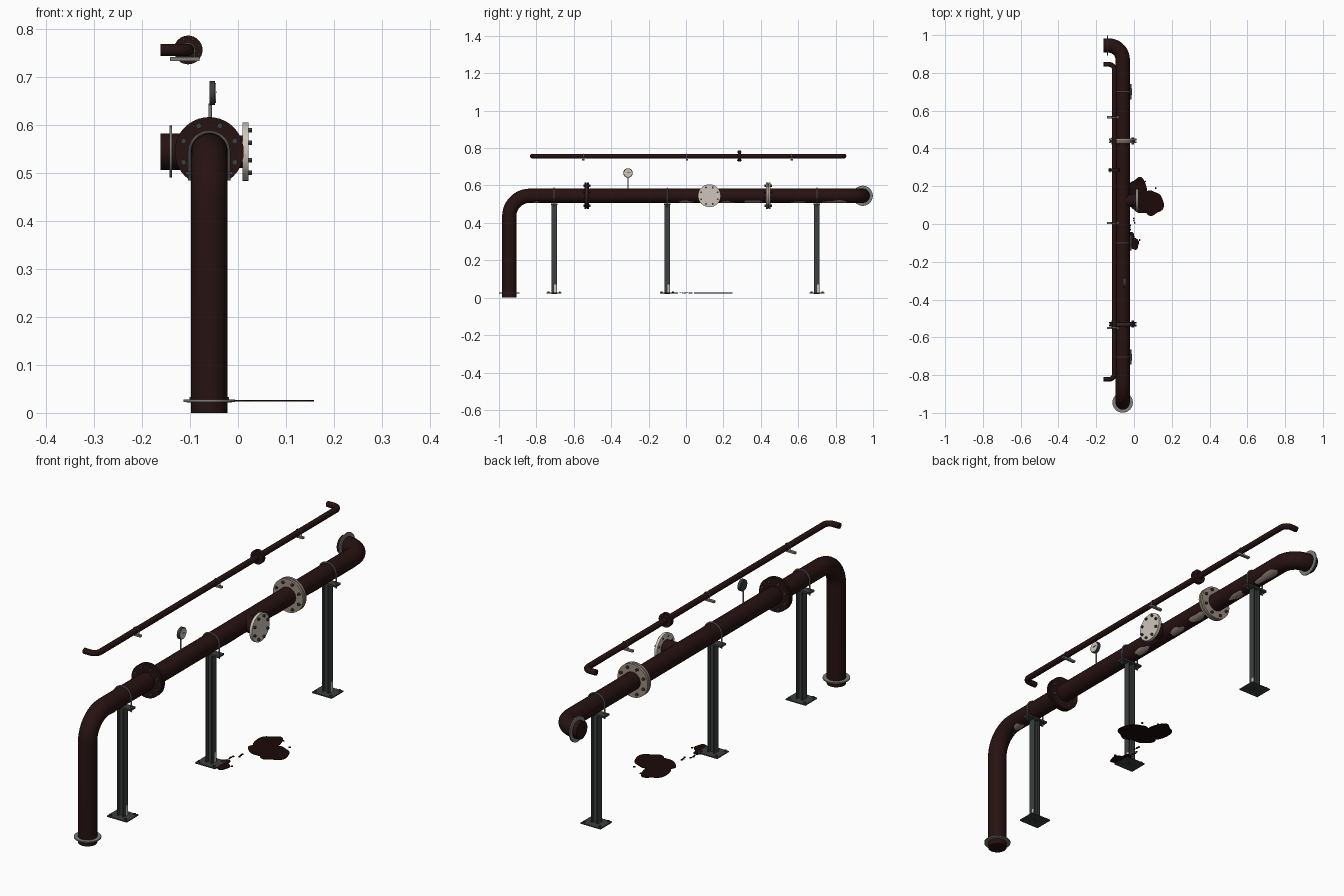
import bpy, bmesh, math, random
from mathutils import Vector

random.seed(4)
if "Cube" in bpy.data.objects:
    bpy.data.objects.remove(bpy.data.objects["Cube"])


def material(name, rgb):
    m = bpy.data.materials.new(name)
    m.use_nodes = True
    m.diffuse_color = (*rgb, 1)
    bsdf = m.node_tree.nodes["Principled BSDF"]
    bsdf.inputs["Base Color"].default_value = (*rgb, 1)
    bsdf.inputs["Roughness"].default_value = 0.7
    return m


MAROON = material("dark maroon paint", (0.02, 0.006, 0.006))
STEEL = material("dark steel", (0.045, 0.05, 0.05))
GREY = material("galvanised grey", (0.2, 0.21, 0.2))
TAN = material("worn tan", (0.34, 0.27, 0.22))
CREAM = material("pale cream", (0.62, 0.56, 0.5))
STAIN = material("dark stain", (0.012, 0.003, 0.003))

X, Z, R = -0.06, 0.545, 0.038       # main pipe line
TX, TZ, TR = -0.104, 0.757, 0.0125  # thin pipe line
AXES = {"x": Vector((1, 0, 0)), "y": Vector((0, 1, 0)), "z": Vector((0, 0, 1))}


def finish(name, bm, mat, smooth=True):
    bmesh.ops.recalc_face_normals(bm, faces=bm.faces)
    me = bpy.data.meshes.new(name)
    bm.to_mesh(me)
    bm.free()
    ob = bpy.data.objects.new(name, me)
    bpy.context.collection.objects.link(ob)
    me.materials.append(mat)
    if smooth:
        smooth_by_angle(ob)
    return ob


def smooth_by_angle(ob):
    bpy.ops.object.select_all(action="DESELECT")
    ob.select_set(True)
    bpy.context.view_layer.objects.active = ob
    bpy.ops.object.shade_smooth_by_angle(angle=math.radians(35))


def add_cylinder(bm, centre, axis, r, length, sides=32):
    rot = AXES["z"].rotation_difference(AXES[axis]).to_matrix().to_4x4()
    rot.translation = centre
    bmesh.ops.create_cone(bm, cap_ends=True, segments=sides, radius1=r, radius2=r,
                          depth=length, matrix=rot)


def cylinder(name, centre, axis, r, length, mat, sides=32):
    bm = bmesh.new()
    add_cylinder(bm, centre, axis, r, length, sides)
    return finish(name, bm, mat)


def boxes(name, items, mat):
    bm = bmesh.new()
    for centre, size in items:
        new = bmesh.ops.create_cube(bm, size=1)["verts"]
        bmesh.ops.scale(bm, vec=size, verts=new)
        bmesh.ops.translate(bm, vec=centre, verts=new)
    return finish(name, bm, mat, False)


def bolt_circle(name, centre, axis, r, size, length, mat):
    bm = bmesh.new()
    for i in range(8):
        a = math.tau * (i + 0.5) / 8
        c, s = r * math.cos(a), r * math.sin(a)
        off = Vector((0, c, s)) if axis == "x" else Vector((c, 0, s))
        add_cylinder(bm, Vector(centre) + off, axis, size, length, 6)
    return finish(name, bm, mat, False)


def tube(name, corners, bend, r, mat, res=8):
    """Round tube along corners, with filleted right-angle bends."""
    pts = [Vector(p) for p in corners]
    path = [pts[0]]
    for i in range(1, len(pts) - 1):
        p = pts[i]
        u, v = (pts[i - 1] - p).normalized(), (pts[i + 1] - p).normalized()
        b = bend[i - 1]
        for k in range(13):
            t = math.pi / 2 * k / 12
            path.append(p + b * (u + v - v * math.cos(t) - u * math.sin(t)))
    path.append(pts[-1])
    cu = bpy.data.curves.new(name, "CURVE")
    cu.dimensions = "3D"
    cu.bevel_depth, cu.bevel_resolution, cu.use_fill_caps = r, res, True
    sp = cu.splines.new("POLY")
    sp.points.add(len(path) - 1)
    for q, co in zip(sp.points, path):
        q.co = (*co, 1)
    ob = bpy.data.objects.new(name, cu)
    bpy.context.collection.objects.link(ob)
    cu.materials.append(mat)
    bpy.ops.object.select_all(action="DESELECT")
    ob.select_set(True)
    bpy.context.view_layer.objects.active = ob
    bpy.ops.object.convert(target="MESH")
    smooth_by_angle(bpy.context.view_layer.objects.active)


def u_bolt(name, x, y, z, r, drop, wire):
    tube(name, [(x - r, y, z - drop), (x - r, y, z + r), (x + r, y, z + r),
                (x + r, y, z - drop)], [r, r], wire, GREY, 2)


def blob_outline(n, rough):
    p1, p2 = random.random() * 6, random.random() * 6
    return [(a, 1 + rough * (math.sin(3 * a + p1) + 0.6 * math.sin(5 * a + p2)))
            for a in (math.tau * i / n for i in range(n))]


# Pipes with their elbows
tube("main_pipe", [(X, -0.945, 0), (X, -0.945, Z), (X, 0.945, Z), (-0.162, 0.945, Z)],
     [0.11, 0.075], R, MAROON)
tube("thin_pipe", [(-0.162, -0.822, TZ), (TX, -0.822, TZ), (TX, 0.845, TZ),
                   (-0.162, 0.845, TZ)], [0.028, 0.028], TR, MAROON, 5)

# Collars at the floor and at the wall
cylinder("floor_collar", (X, -0.945, 0.025), "z", 0.054, 0.005, GREY)
cylinder("wall_collar", (-0.14, 0.945, Z), "x", 0.054, 0.005, GREY)

# Bolted joint flanges
for tag, y, mat in (("front", -0.53, MAROON), ("rear", 0.44, TAN)):
    for side in (-1, 1):
        cylinder(f"{tag}_flange_{'back' if side > 0 else 'face'}",
                 (X, y + side * 0.007, Z), "y", 0.072, 0.01, mat, 40)
    cylinder(f"{tag}_gasket", (X, y, Z), "y", 0.066, 0.006, STEEL)
    bolt_circle(f"{tag}_flange_bolts", (X, y, Z), "y", 0.058, 0.0065, 0.038, STEEL)
cylinder("thin_pipe_flange", (TX, 0.285, TZ), "y", 0.03, 0.016, MAROON)
bolt_circle("thin_pipe_flange_bolts", (TX, 0.285, TZ), "y", 0.024, 0.003, 0.024, STEEL)

# Side branch closed with a blind plate
cylinder("branch_stub", (-0.02, 0.125, Z), "x", 0.034, 0.064, MAROON)
cylinder("blind_plate", (0.0155, 0.125, Z), "x", 0.061, 0.012, CREAM, 40)
bolt_circle("blind_plate_bolts", (0.019, 0.125, Z), "x", 0.048, 0.0055, 0.02, STEEL)

# Pressure gauge
cylinder("gauge_stem", (-0.058, -0.31, 0.61), "z", 0.0035, 0.07, GREY, 12)
cylinder("gauge_body", (-0.0535, -0.31, 0.667), "x", 0.025, 0.012, STEEL)
cylinder("gauge_face", (-0.047, -0.31, 0.667), "x", 0.021, 0.002, CREAM)
boxes("gauge_needle", [((-0.0455, -0.307, 0.669), (0.001, 0.018, 0.003))], STEEL)

# Beam supports with saddle plates and U-bolts
for i, y in enumerate((-0.705, -0.1, 0.7), 1):
    boxes(f"support_{i}_beam",
          [((X, y, 0.26), (0.024, 0.006, 0.48)),
           ((X - 0.013, y, 0.26), (0.005, 0.03, 0.48)),
           ((X + 0.013, y, 0.26), (0.005, 0.03, 0.48))], STEEL)
    boxes(f"support_{i}_plates",
          [((X, y, 0.0245), (0.095, 0.08, 0.005)),
           ((X, y, 0.5), (0.1, 0.035, 0.008))], STEEL)
    boxes(f"support_{i}_bare_patch",
          [((X + 0.0158, y + 0.006, 0.048), (0.001, 0.012, 0.045))], CREAM)
    bm = bmesh.new()
    for sx in (-1, 1):
        for sy in (-1, 1):
            add_cylinder(bm, (X + sx * 0.037, y + sy * 0.03, 0.029), "z", 0.005, 0.008, 6)
    finish(f"support_{i}_anchors", bm, STEEL, False)
    u_bolt(f"support_{i}_u_bolt", X, y, Z, 0.041, 0.06, 0.003)

# Brackets under the thin pipe
for i, y in enumerate((-0.55, 0.005, 0.565), 1):
    boxes(f"thin_bracket_{i}", [((-0.111, y, 0.738), (0.062, 0.012, 0.008))], GREY)
    u_bolt(f"thin_clamp_{i}", TX, y, TZ, 0.0138, 0.02, 0.0015)

# Peeled paint on the underside: thin patches that follow the pipe
for i, (y, half, turn) in enumerate(((0.0, 0.04, 0.45), (0.22, 0.04, 0.35), (0.36, 0.05, 0.5),
                                     (0.6, 0.04, 0.3), (0.8, 0.07, 0.45),
                                     (-0.8, 0.025, 0.2)), 1):
    bm = bmesh.new()
    outline = blob_outline(28, 0.13)
    rings = []
    for f in (0, 0.35, 0.7, 1):
        ring = []
        for a, k in outline if f else [(0, 0)]:
            ang = turn + 0.42 * f * k * math.sin(a)
            ring.append(bm.verts.new((X + (R + 0.0012) * math.sin(ang),
                                      y + half * f * k * math.cos(a),
                                      Z - (R + 0.0012) * math.cos(ang))))
        rings.append(ring)
    n = len(outline)
    for j in range(n):
        k = (j + 1) % n
        bm.faces.new((rings[0][0], rings[1][j], rings[1][k]))
        for a, b in zip(rings[1:], rings[2:]):
            bm.faces.new((a[j], b[j], b[k], a[k]))
    finish(f"peeled_patch_{i}", bm, TAN)

# Leaked puddles and drips on the floor
spots = [(0.02, 0.175, 0.05, 0.07), (0.1, 0.11, 0.055, 0.065), (0.04, 0.105, 0.055, 0.05),
         (0.0, -0.105, 0.027, 0.03), (-0.015, -0.065, 0.018, 0.022)]
spots += [(random.uniform(-0.025, 0.005), -0.03 + 0.012 * i, 0.004, 0.005) for i in range(6)]
spots += [(0.115, 0.19, 0.005, 0.005), (0.06, 0.225, 0.004, 0.004), (0.03, -0.085, 0.005, 0.005)]
bm = bmesh.new()
for i, (x, y, rx, ry) in enumerate(spots):
    z = 0.0235 + 0.0002 * (i % 3)
    face = bm.faces.new([bm.verts.new((x + rx * k * math.cos(a), y + ry * k * math.sin(a), z))
                         for a, k in blob_outline(36, 0.08)])
    top = bmesh.ops.extrude_face_region(bm, geom=[face])["geom"]
    bmesh.ops.translate(bm, vec=(0, 0, 0.003),
                        verts=[g for g in top if isinstance(g, bmesh.types.BMVert)])
finish("floor_puddles", bm, STAIN, False)
